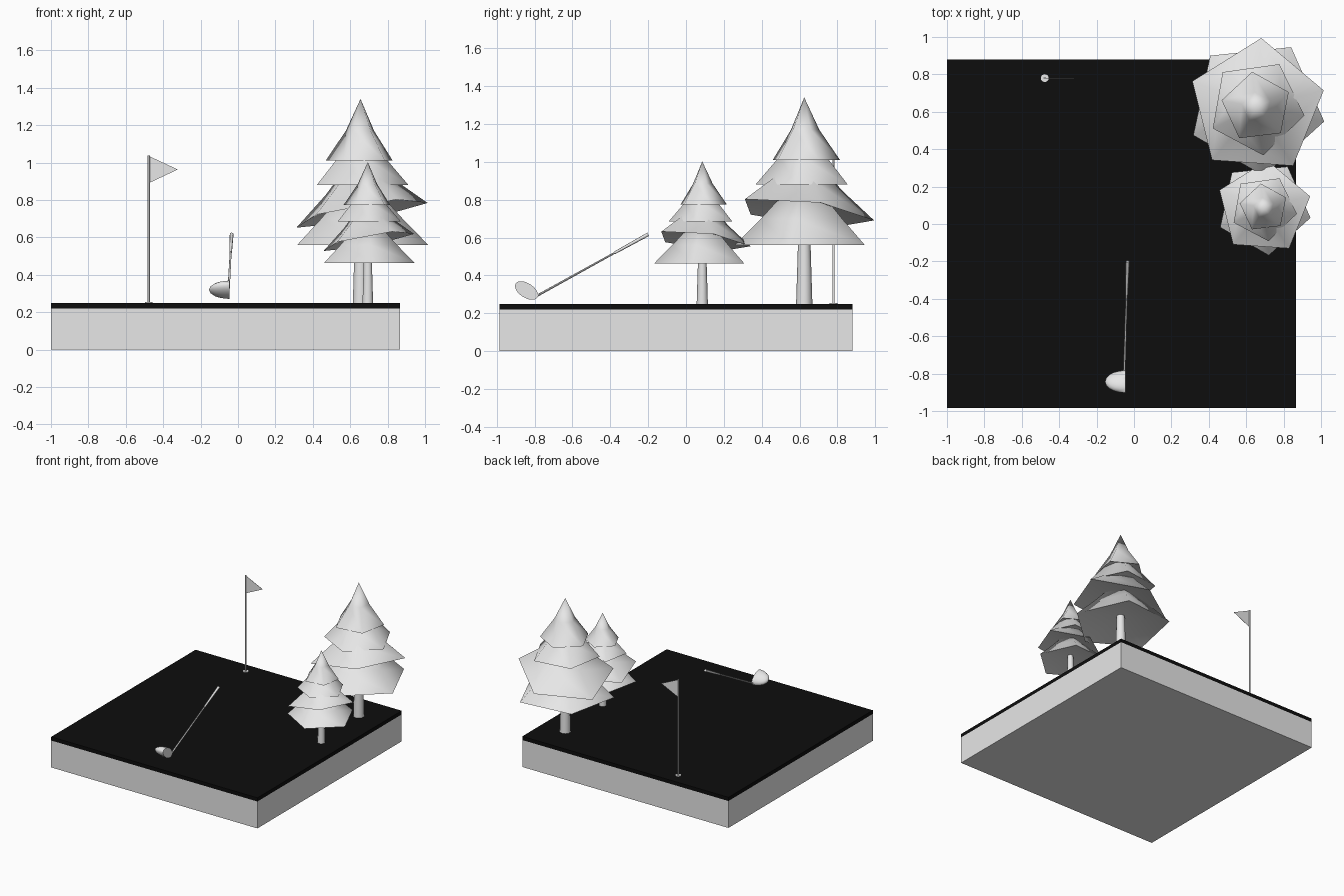
import bpy, bmesh, math
from mathutils import Vector

cube = bpy.data.objects.get("Cube")
if cube:
    bpy.data.objects.remove(cube, do_unlink=True)


def material(name, value):
    mat = bpy.data.materials.new(name)
    mat.use_nodes = True
    colour = (value, value, value, 1)
    mat.diffuse_color = colour
    mat.node_tree.nodes["Principled BSDF"].inputs["Base Color"].default_value = colour
    return mat


GREY = material("light grey", 0.8)
BLACK = material("black turf", 0.004)


def add_object(name, bm, mat, smooth=None):
    bmesh.ops.recalc_face_normals(bm, faces=bm.faces)
    mesh = bpy.data.meshes.new(name)
    bm.to_mesh(mesh)
    bm.free()
    mesh.materials.append(mat)
    obj = bpy.data.objects.new(name, mesh)
    bpy.context.collection.objects.link(obj)
    if smooth:
        bpy.ops.object.select_all(action="DESELECT")
        obj.select_set(True)
        bpy.context.view_layer.objects.active = obj
        bpy.ops.object.shade_smooth_by_angle(angle=math.radians(smooth))
    return obj


def box(name, low, high, mat):
    bm = bmesh.new()
    bmesh.ops.create_cube(bm, size=1)
    for v in bm.verts:
        v.co = Vector([a + (b - a) * (c + 0.5) for a, b, c in zip(low, high, v.co)])
    return add_object(name, bm, mat)


def rod(name, start, end, r1, r2, sides=10):
    start, end = Vector(start), Vector(end)
    axis = end - start
    bm = bmesh.new()
    bmesh.ops.create_cone(bm, cap_ends=True, segments=sides, radius1=r1,
                          radius2=r2, depth=axis.length)
    turn = axis.to_track_quat("Z", "Y")
    for v in bm.verts:
        v.co = turn @ v.co + (start + end) / 2
    return add_object(name, bm, GREY, 45)


def tier(name, place, scale, top, mid, hem, phase, tilt):
    """Five-sided concave skirt of branches with a raised underside."""
    bm = bmesh.new()

    def point(r, z, angle=0):
        x, y = r * math.cos(angle), r * math.sin(angle)
        lean = tilt[0] * x + tilt[1] * y
        return bm.verts.new(place + scale * Vector((x, y, z + lean)))

    angles = [math.radians(phase + 72 * i) for i in range(5)]
    apex, under = point(0, top), point(0, hem[1] + 0.08)
    rings = [[point(r, z, a) for a in angles] for r, z in (mid, hem)]
    for i in range(5):
        j = (i + 1) % 5
        bm.faces.new((apex, rings[0][i], rings[0][j]))
        bm.faces.new((rings[0][i], rings[1][i], rings[1][j], rings[0][j]))
        bm.faces.new((rings[1][j], rings[1][i], under))
    return add_object(name, bm, GREY, 80)


# Tiers above ground: apex height, middle ring, hem ring, turn, lean
TIERS = [
    (0.70, (0.23, 0.45), (0.37, 0.31), 60, (0, 0)),
    (0.83, (0.20, 0.62), (0.37, 0.48), 86, (0.18, -0.12)),
    (0.95, (0.13, 0.78), (0.26, 0.63), 62, (0, 0)),
    (1.09, (0.08, 0.92), (0.19, 0.76), 25, (0, 0)),
]


def tree(name, x, y, scale):
    place = Vector((x, y, 0.25))
    rod(name + "_trunk", place, place + Vector((0, 0, 0.42 * scale)),
        0.043 * scale, 0.03 * scale)
    for i, spec in enumerate(TIERS):
        tier(f"{name}_branches_{i + 1}", place, scale, *spec)


# Ground block with turf
box("ground_block", (-1, -0.985, 0), (0.865, 0.88, 0.22), GREY)
box("turf", (-1, -0.985, 0.22), (0.865, 0.88, 0.25), BLACK)

# Trees
tree("large_tree", 0.655, 0.625, 1)
tree("small_tree", 0.694, 0.086, 0.69)

# Flag, pole and hole rim
px, py = -0.477, 0.78
rod("flag_pole", (px, py, 0.25), (px, py, 1.037), 0.006, 0.006)
rod("hole_rim", (px, py, 0.25), (px, py, 0.254), 0.021, 0.021, 16)
bm = bmesh.new()
corners = [bm.verts.new(c) for c in
           ((px, py - 0.001, 1.035), (px, py - 0.001, 0.89), (-0.322, py - 0.001, 0.963))]
flag = bmesh.ops.extrude_face_region(bm, geom=[bm.faces.new(corners)])
for v in flag["geom"]:
    if isinstance(v, bmesh.types.BMVert):
        v.co.y += 0.002
add_object("flag", bm, GREY)

# Golf club: shaft, grip and a rounded head with a flat face towards +x
grip_end, hosel = Vector((-0.034, -0.2, 0.617)), Vector((-0.052, -0.795, 0.288))
grip_start = grip_end.lerp(hosel, 0.3)
rod("club_shaft", hosel, grip_start, 0.006, 0.005, 8)
rod("club_grip", grip_start, grip_end, 0.007, 0.010, 8)

bm = bmesh.new()
bmesh.ops.create_uvsphere(bm, u_segments=20, v_segments=12, radius=1)
cut = bmesh.ops.bisect_plane(bm, geom=bm.verts[:] + bm.edges[:] + bm.faces[:],
                             plane_co=(0, 0, 0), plane_no=(1, 0, 0), clear_outer=True)
rim = [e for e in cut["geom_cut"] if isinstance(e, bmesh.types.BMEdge)]
bmesh.ops.holes_fill(bm, edges=rim)
slope = math.radians(-33)
for v in bm.verts:
    a, b = 0.068 * v.co.y, 0.038 * v.co.z
    v.co = Vector((-0.045 + 0.11 * v.co.x,
                   -0.843 + a * math.cos(slope) - b * math.sin(slope),
                   0.32 + a * math.sin(slope) + b * math.cos(slope)))
add_object("club_head", bm, GREY, 50)
